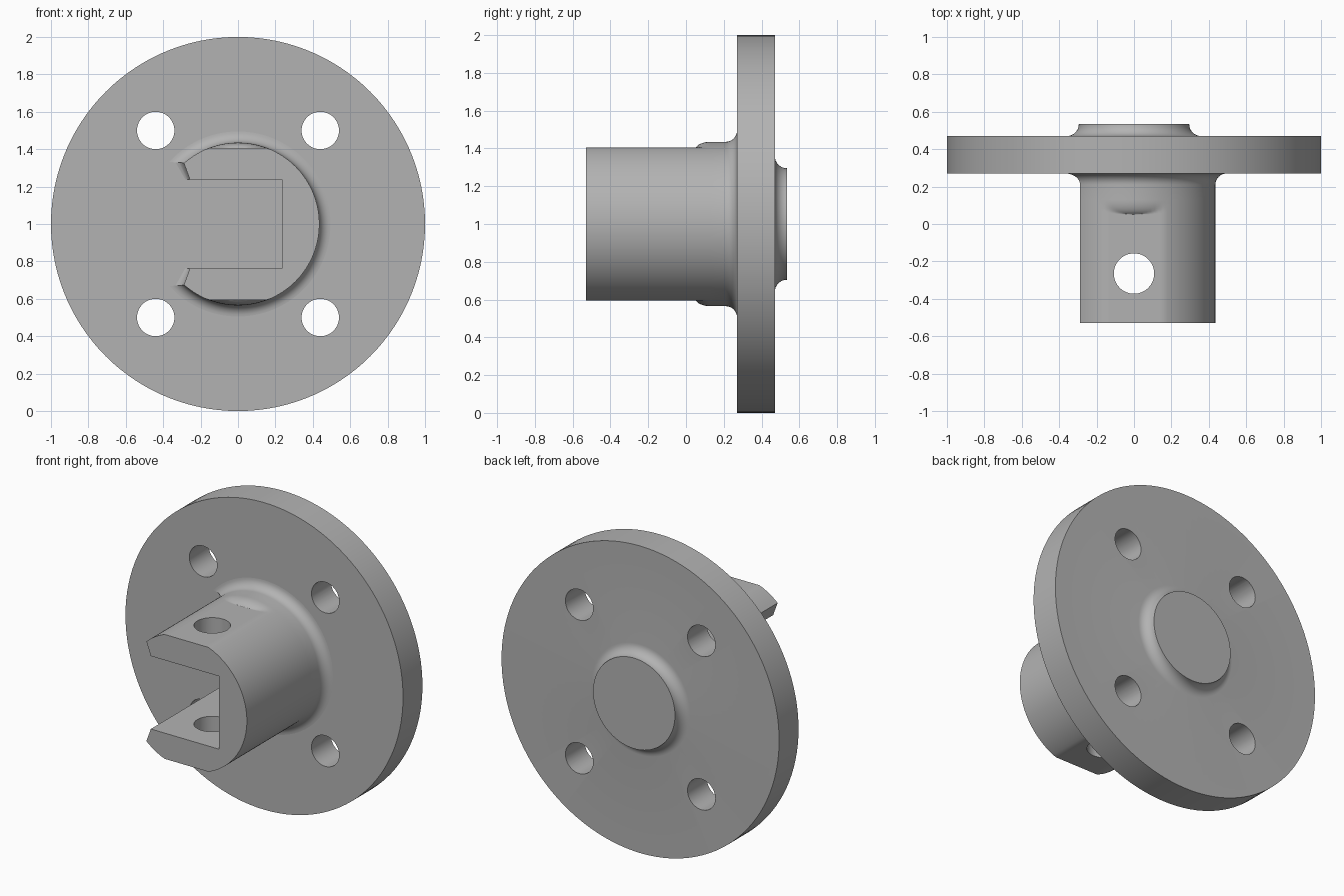
import bpy, bmesh, math
from mathutils import Vector

if "Cube" in bpy.data.objects:
    bpy.data.objects.remove(bpy.data.objects["Cube"])

SEG = 120
CZ = 1.0           # height of the shared axis
HUB_R, FLAT = 0.435, 0.405

metal = bpy.data.materials.new("plain grey metal")
metal.diffuse_color = (0.45, 0.45, 0.45, 1)
metal.use_nodes = True
metal.node_tree.nodes["Principled BSDF"].inputs["Base Color"].default_value = metal.diffuse_color


def loft(name, rings):
    """Closed solid through equal-length rings of points, capped at both ends."""
    bm = bmesh.new()
    loops = [[bm.verts.new(p) for p in ring] for ring in rings]
    n = len(loops[0])
    for a, b in zip(loops, loops[1:]):
        for i in range(n):
            j = (i + 1) % n
            bm.faces.new((a[i], a[j], b[j], b[i]))
    bm.faces.new(loops[0])
    bm.faces.new(loops[-1])
    bmesh.ops.recalc_face_normals(bm, faces=bm.faces)
    me = bpy.data.meshes.new(name)
    bm.to_mesh(me)
    bm.free()
    ob = bpy.data.objects.new(name, me)
    bpy.context.collection.objects.link(ob)
    me.materials.append(metal)
    return ob


def ring(y, radius):
    """Ring round the axis; radius is a function of the angle."""
    pts = []
    for i in range(SEG):
        a = 2 * math.pi * i / SEG
        r = radius(a)
        pts.append((r * math.cos(a), y, CZ + r * math.sin(a)))
    return pts


def rod(name, centre, r, axis, half, n=48):
    """Cylinder along the given axis, used for drilling."""
    def end(s):
        out = []
        for i in range(n):
            a = 2 * math.pi * i / n
            u, v = r * math.cos(a), r * math.sin(a)
            off = (u, s, v) if axis == 'Y' else (u, v, s)
            out.append(Vector(centre) + Vector(off))
        return out
    return loft(name, [end(-half), end(half)])


def finish(ob, cutters):
    for c in cutters:
        c.hide_render = True
        m = ob.modifiers.new("cut", 'BOOLEAN')
        m.operation, m.solver, m.object = 'DIFFERENCE', 'EXACT', c
    bpy.ops.object.select_all(action='DESELECT')
    ob.select_set(True)
    bpy.context.view_layer.objects.active = ob
    for m in list(ob.modifiers):
        bpy.ops.object.modifier_apply(modifier=m.name)
    for c in cutters:
        bpy.data.objects.remove(c)
    bpy.ops.object.shade_smooth_by_angle(angle=math.radians(30))


# Flange disc with a filleted round pad on the back
profile = [(0.27, 1.0), (0.47, 1.0)]
for k in range(9):
    t = math.pi / 2 * k / 8
    profile.append((0.535 - 0.065 * math.cos(t), 0.36 - 0.065 * math.sin(t)))
flange = loft("flange", [ring(y, lambda a, r=r: r) for y, r in profile])

# Four bolt holes
finish(flange, [rod("bolt_hole", (sx * 0.44, 0.37, CZ + sz * 0.5), 0.1, 'Y', 0.3)
                for sx in (-1, 1) for sz in (-1, 1)])


# Hub: flats above and below, rounded collar, fillet into the flange
def collar(y):
    if y < 0.05:
        return 0.0
    if y < 0.13:
        u = (0.13 - y) / 0.08
        return 0.395 + 0.04 * math.sqrt(max(0, 1 - u * u))
    if y < 0.21:
        return HUB_R
    u = min(1, (y - 0.21) / 0.06)
    return HUB_R + 0.06 * (1 - math.sqrt(1 - u * u))


def hub_radius(y):
    def r(a):
        s = max(abs(math.sin(a)), 1e-6)
        return max(min(HUB_R, FLAT / s), collar(y))
    return r


ys = [-0.53, 0.049] + [0.05 + 0.08 * (1 - math.cos(math.pi / 2 * k / 10)) for k in range(11)]
ys += [0.21 + 0.06 * math.sin(math.pi / 2 * k / 8) for k in range(9)] + [0.285]
hub = loft("hub", [ring(y, hub_radius(y)) for y in ys])


# Open slot with slanted lips that flare into the flange
def slot_section(y):
    u = min(1, max(0, (y - 0.22) / 0.05))
    f = 1 - math.sqrt(1 - u * u)
    upper = [(0.235, 0.2375), (-0.257 - 0.025 * f, 0.2375),
             (-0.29 - 0.045 * f, 0.327 + 0.004 * f), (-0.8, 0.335)]
    pts = upper + [(x, -z) for x, z in reversed(upper)]
    return [(x, y, CZ + z) for x, z in pts]


slot = loft("slot_cutter", [slot_section(y) for y in
                            (-0.7, 0.22, 0.235, 0.25, 0.26, 0.266, 0.27, 0.4)])
pin_hole = rod("pin_hole", (0, -0.265, CZ), 0.108, 'Z', 0.7)
finish(hub, [slot, pin_hole])
